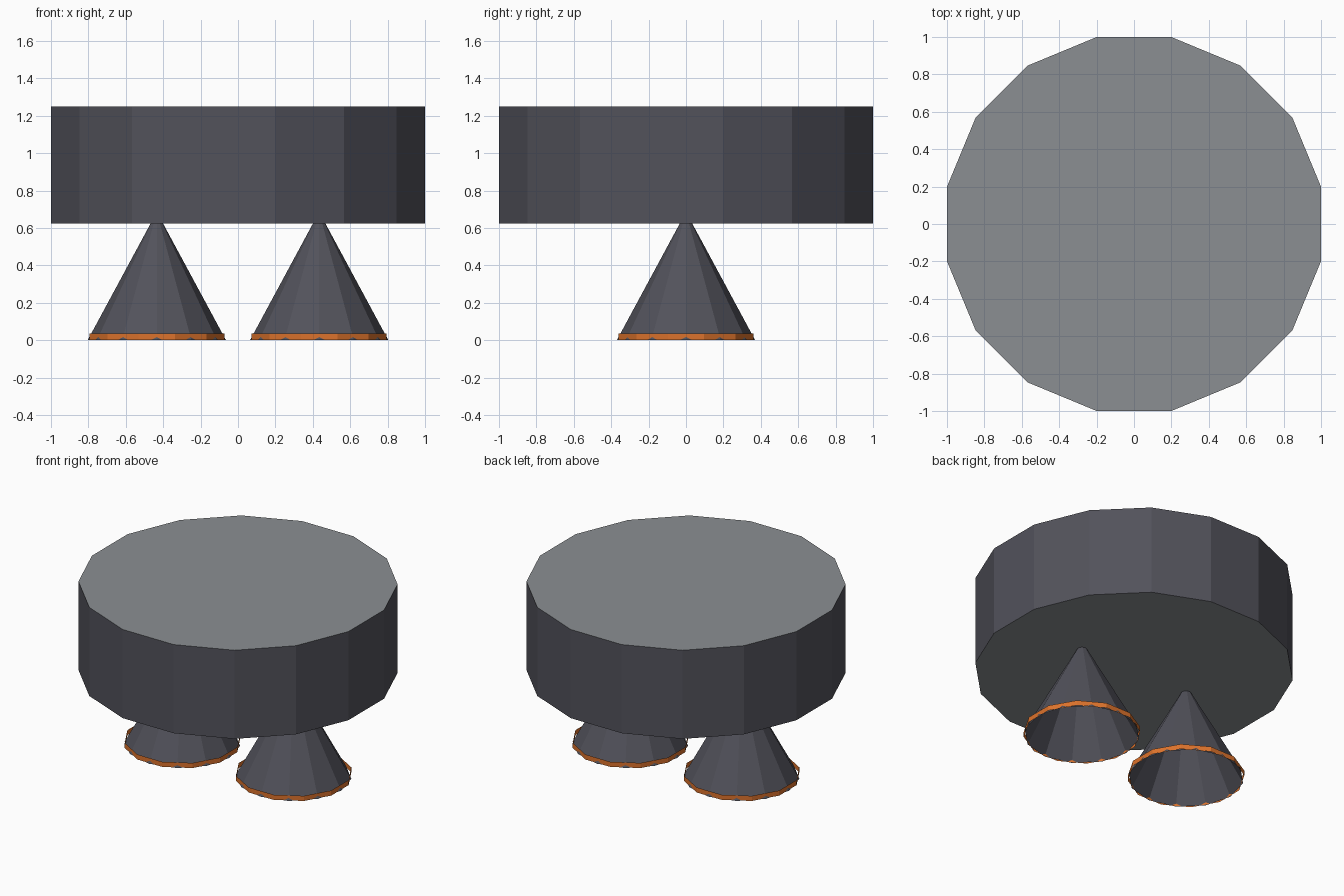
import bpy
import bmesh
from math import cos, pi, radians
from mathutils import Matrix

cube = bpy.data.objects.get("Cube")
if cube:
    bpy.data.objects.remove(cube, do_unlink=True)


def material(name, color):
    mat = bpy.data.materials.new(name)
    mat.use_nodes = True
    mat.diffuse_color = (*color, 1)
    mat.node_tree.nodes["Principled BSDF"].inputs["Base Color"].default_value = (*color, 1)
    return mat


dark = material("dark slate", (0.085, 0.085, 0.105))
light = material("light grey", (0.26, 0.275, 0.29))
orange = material("orange", (0.72, 0.17, 0.025))


def prism(name, sides, turn, r_low, r_high, z_low, z_high, x, mats, caps=False):
    """Flat-shaded frustum standing on z_low, open unless capped."""
    bm = bmesh.new()
    bmesh.ops.create_cone(bm, cap_ends=caps, segments=sides, radius1=r_low,
                          radius2=r_high, depth=z_high - z_low,
                          matrix=Matrix.Translation((0, 0, (z_low + z_high) / 2))
                          @ Matrix.Rotation(turn, 4, 'Z'))
    # caps take the last material, walls the first
    for face in bm.faces:
        face.material_index = len(mats) - 1 if abs(face.normal.z) > 0.9 else 0
    mesh = bpy.data.meshes.new(name)
    bm.to_mesh(mesh)
    bm.free()
    for mat in mats:
        mesh.materials.append(mat)
    obj = bpy.data.objects.new(name, mesh)
    obj.location.x = x
    bpy.context.collection.objects.link(obj)
    return obj


# Drum body with flats facing the axes
body_radius = 1 / cos(pi / 16)
prism("drum_body", 16, pi / 16, body_radius, body_radius, 0.625, 1.25, 0,
      [dark, light], caps=True)

# Pair of open nozzles, each with a rim band turned half a facet
for side, x in (("left", 0.434), ("right", -0.434)):
    prism(side + "_nozzle", 12, 0, 0.37, 0.022, 0, 0.645, x, [dark])
    band_radius = 0.361 / cos(radians(15))
    prism(side + "_rim_band", 12, radians(15), band_radius, band_radius,
          0, 0.036, x, [orange])
